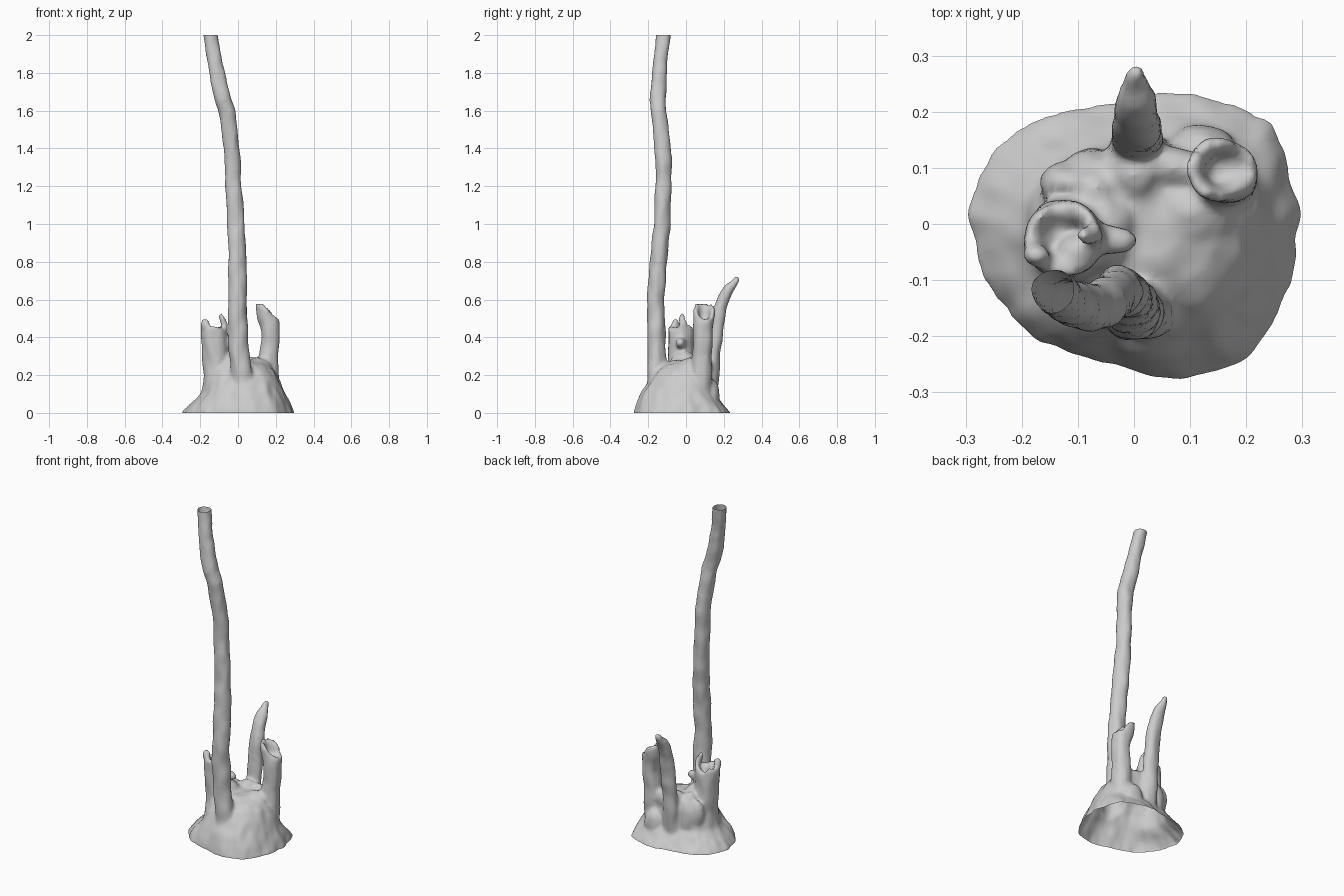
import bpy, bmesh, math
from mathutils import Vector, Matrix, noise

bm = bmesh.new()


def skin(rings, end_point=None):
    """Closed skin through equal-length rings; the last ring closes on end_point."""
    vs = [[bm.verts.new(p) for p in r] for r in rings]
    n = len(vs[0])
    for a, b in zip(vs, vs[1:]):
        for i in range(n):
            j = (i + 1) % n
            bm.faces.new((a[i], a[j], b[j], b[i]))
    bm.faces.new(vs[0][::-1])
    if end_point is None:
        bm.faces.new(vs[-1])
    else:
        c = bm.verts.new(end_point)
        for i in range(n):
            bm.faces.new((vs[-1][i], vs[-1][(i + 1) % n], c))


def ring(x, y, z, rx, ry, n=16, lift=None):
    out = []
    for i in range(n):
        a = 2 * math.pi * i / n
        dz = lift[i % len(lift)] if lift else 0
        out.append((x + rx * math.cos(a), y + ry * math.sin(a), z + dz))
    return out


def limb(path, rim=None, depth=0.06):
    """Upright limb; with a rim it ends in a ragged, hollowed break."""
    n = len(rim) if rim else 16
    rings = [ring(*p, n=n) for p in path]
    if rim:
        x, y, z, rx, ry = path[-1]
        rings[-1] = ring(x, y, z, rx, ry, n, rim)
        rings.append(ring(x, y, z - 0.005, rx * .72, ry * .72, n, [r * .8 for r in rim]))
        rings.append(ring(x, y, z - depth * .7, rx * .5, ry * .5, n))
        skin(rings, (x, y, z - depth))
    else:
        skin(rings)


# root mound: one ground outline squeezed into shrinking bounds
outline = [(-.297, .01), (-.28, .08), (-.25, .135), (-.215, .165), (-.13, .2), (0, .222),
           (.06, .235), (.135, .23), (.24, .185), (.27, .13), (.295, .01), (.28, -.1),
           (.24, -.19), (.185, -.25), (.08, -.275), (.03, -.272), (-.1, -.23),
           (-.17, -.21), (-.22, -.165), (-.27, -.09)][::-1]
levels = [(-.03, -.297, .295, -.275, .235), (0, -.297, .295, -.275, .235),
          (.05, -.25, .275, -.262, .19), (.1, -.195, .25, -.24, .148),
          (.17, -.178, .222, -.195, .137), (.22, -.16, .195, -.155, .128),
          (.255, -.13, .15, -.115, .11), (.275, -.07, .09, -.06, .07)]


def squeeze(p, z, x0, x1, y0, y1):
    x = p[0] / .297 * -x0 if p[0] < 0 else p[0] / .295 * x1
    y = p[1] / .275 * -y0 if p[1] < 0 else p[1] / .235 * y1
    return (x, y, z)


skin([[squeeze(p, *l) for p in outline] for l in levels])

# tall stem
limb([(.045, -.15, .03, .07, .07), (.025, -.152, .18, .055, .052), (.008, -.155, .3, .053, .049),
      (0, -.156, .4, .053, .047), (-.003, -.16, .6, .048, .046), (-.002, -.147, .8, .047, .045),
      (-.012, -.128, 1, .046, .043), (-.025, -.122, 1.2, .042, .043), (-.03, -.118, 1.34, .041, .043),
      (-.04, -.13, 1.45, .042, .043), (-.06, -.147, 1.6, .043, .041), (-.1, -.145, 1.74, .043, .042),
      (-.12, -.137, 1.85, .039, .037), (-.145, -.121, 2, .04, .036), (-.15, -.118, 2.04, .04, .036)])

# pointed back limb
limb([(.005, .12, .05, .055, .04), (.005, .137, .15, .047, .035), (.005, .148, .28, .045, .032),
      (.007, .16, .42, .044, .032), (.006, .178, .55, .041, .034), (.004, .203, .62, .036, .034),
      (.003, .235, .67, .03, .03), (.003, .26, .7, .018, .021), (.003, .27, .722, .007, .01)])

# right limb with a broken top
limb([(.15, .075, .1, .065, .06), (.16, .08, .22, .056, .055), (.162, .083, .3, .05, .052),
      (.172, .088, .4, .046, .052), (.168, .094, .46, .051, .054), (.16, .096, .5, .058, .055),
      (.15, .097, .535, .055, .053)],
     [-.05, -.045, -.02, .01, .03, .03, .04, .045, .05, .05, .045, .045, .03, .01, -.01, -.035], .05)

# left stump with a jagged top
limb([(-.125, -.02, .06, .075, .08), (-.125, -.022, .13, .062, .075), (-.12, -.022, .2, .064, .07),
      (-.122, -.024, .28, .066, .07), (-.125, -.026, .36, .07, .07), (-.125, -.026, .41, .071, .068),
      (-.125, -.026, .45, .071, .066)],
     [.03, .05, .02, .01, -.02, -.01, .02, .0, .01, .03, .04, .01, .01, .0, -.02, .0], .055)


# lumps, knots and splinters
def lump(x, y, z, rx, ry, rz, lean=0):
    m = Matrix.Translation((x, y, z)) @ Matrix.Rotation(lean, 4, 'Y') @ Matrix.Diagonal((rx, ry, rz, 1))
    bmesh.ops.create_icosphere(bm, subdivisions=2, radius=1, matrix=m)


for args in [(-.04, -.028, .37, .05, .024, .028), (-.08, -.02, .485, .016, .02, .05, -.3),
             (-.175, -.055, .47, .024, .024, .035), (-.1, -.05, .425, .03, .03, .03),
             (-.055, -.01, .26, .06, .07, .07), (.07, .1, .24, .07, .035, .06),
             (-.12, .075, .19, .05, .035, .09), (-.07, .1, .17, .05, .035, .11),
             (-.07, .065, .26, .04, .035, .05), (.0, .09, .26, .05, .05, .05),
             (.1, -.1, .16, .07, .07, .08), (.1, .02, .22, .08, .07, .07),
             (.12, .14, .1, .06, .035, .08)]:
    lump(*args)

mesh = bpy.data.meshes.new("old_stump")
bm.to_mesh(mesh)
bm.free()
stump = bpy.data.objects.new("old_stump", mesh)
bpy.context.collection.objects.link(stump)

# fuse the limbs into one skin and soften the joints
fuse = stump.modifiers.new("fuse", 'REMESH')
fuse.mode = 'VOXEL'
fuse.voxel_size = .011
soft = stump.modifiers.new("soften", 'SMOOTH')
soft.factor = .5
soft.iterations = 5
graph = bpy.context.evaluated_depsgraph_get()
fused = bpy.data.meshes.new_from_object(stump.evaluated_get(graph))
stump.modifiers.clear()

# bark bumps, then cut flat and open at ground and stem top
bm = bmesh.new()
bm.from_mesh(fused)
bm.normal_update()
moves = [(v, v.normal * (.002 + .007 * noise.noise(Vector((v.co.x * 20, v.co.y * 20, v.co.z * 10)))))
         for v in bm.verts]
for v, d in moves:
    v.co += d
for height, side in ((0, -1), (2, 1)):
    bmesh.ops.bisect_plane(bm, geom=bm.verts[:] + bm.edges[:] + bm.faces[:],
                           plane_co=(0, 0, height), plane_no=(0, 0, side), clear_outer=True)
for f in bm.faces:
    f.smooth = True
bm.to_mesh(fused)
bm.free()
stump.data = fused
bpy.data.meshes.remove(mesh)
fused.name = "old_stump"
